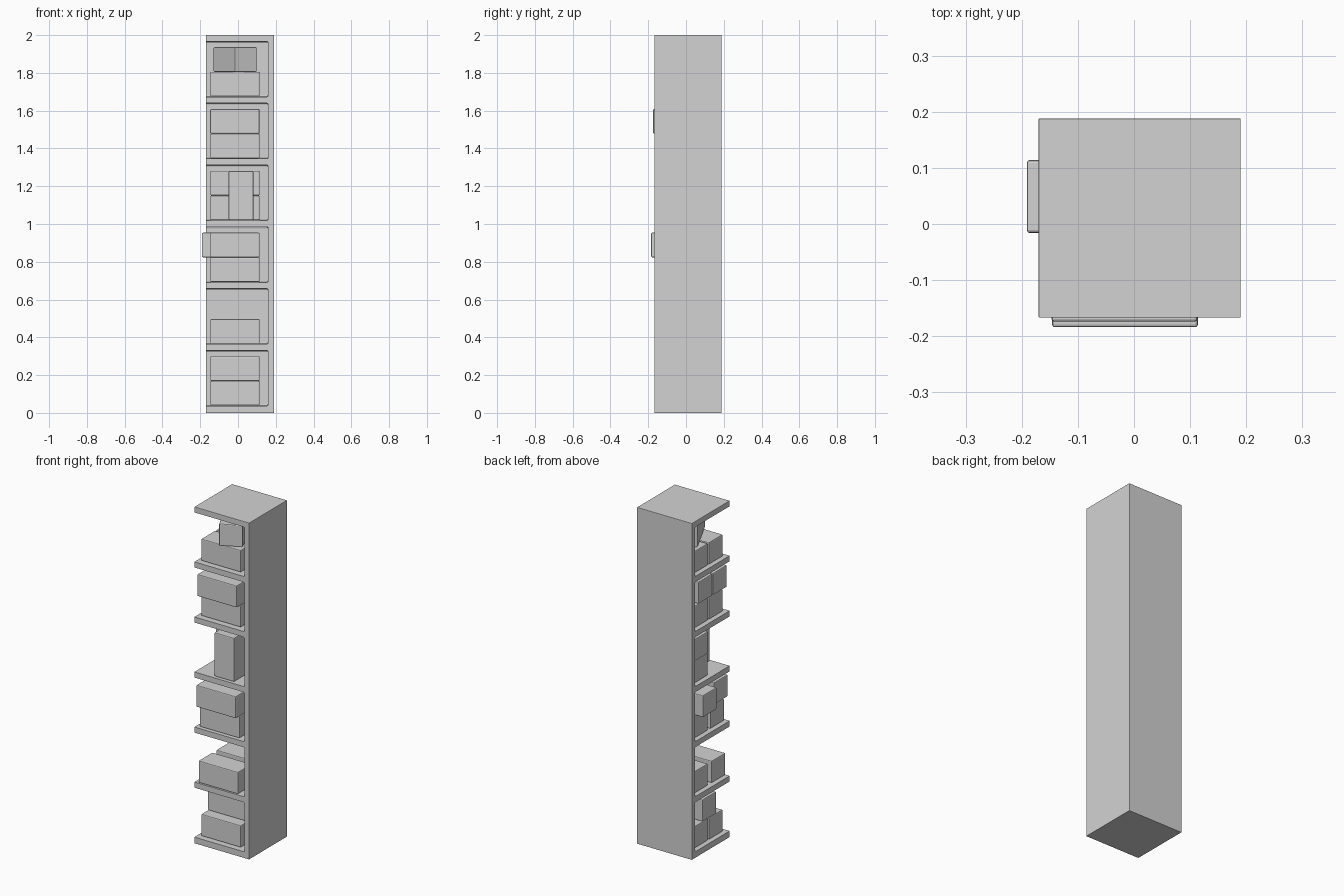
import bpy, bmesh, math
from mathutils import Matrix, Vector

if "Cube" in bpy.data.objects:
    bpy.data.objects.remove(bpy.data.objects["Cube"])

grey = bpy.data.materials.new("light_grey")
grey.diffuse_color = (0.65, 0.65, 0.65, 1)
grey.use_nodes = True
grey.node_tree.nodes["Principled BSDF"].inputs["Base Color"].default_value = grey.diffuse_color


def add_block(bm, lo, hi, bevel=0.0):
    """Axis-aligned block between two corners, with optional small edge bevel."""
    lo, hi = Vector(lo), Vector(hi)
    part = bmesh.new()
    bmesh.ops.create_cube(part, size=1)
    size = hi - lo
    bmesh.ops.scale(part, vec=size, verts=part.verts)
    if bevel:
        bmesh.ops.bevel(part, geom=part.edges[:], offset=bevel, segments=2,
                        profile=0.5, affect='EDGES')
    bmesh.ops.translate(part, vec=(lo + hi) / 2, verts=part.verts)
    tmp = bpy.data.meshes.new("tmp")
    part.to_mesh(tmp)
    part.free()
    bm.from_mesh(tmp)
    bpy.data.meshes.remove(tmp)


def finish(bm, name):
    me = bpy.data.meshes.new(name)
    bm.to_mesh(me)
    bm.free()
    me.materials.append(grey)
    ob = bpy.data.objects.new(name, me)
    bpy.context.collection.objects.link(ob)
    return ob


# shelf levels
LEVELS = [0.037 + 0.3272 * i for i in range(6)]
GAP = 0.294

# shelf tower: solid block with six rounded bays open to front and left
bm = bmesh.new()
add_block(bm, (-0.17, -0.167, 0), (0.19, 0.188, 2), 0.0015)
tower = finish(bm, "shelf_tower")
bm = bmesh.new()
for z in LEVELS:
    add_block(bm, (-0.4, -0.4, z), (0.16, 0.158, z + GAP), 0.008)
cutter = finish(bm, "bay_cutter")
cutter.hide_render = True
mod = tower.modifiers.new("bays", 'BOOLEAN')
mod.operation = 'DIFFERENCE'
mod.solver = 'EXACT'
mod.object = cutter
bpy.context.view_layer.objects.active = tower
bpy.ops.object.modifier_apply(modifier=mod.name)
bpy.data.objects.remove(cutter)

# storage boxes: level, layer, left x, front y
L, D, H = 0.26, 0.13, 0.13
X = -0.146
BOXES = [
    (0, 0, X, -0.137), (0, 0, X, 0.004), (0, 1, X, -0.076),
    (1, 0, X, -0.163), (1, 0, X, 0.004),
    (2, 0, X, -0.150), (2, 0, X, 0.004), (2, 1, X, -0.184), (2, 1, -0.191, -0.016),
    (3, 0, X, 0.004), (3, 1, X, 0.000),
    (4, 0, X, -0.137), (4, 0, X, 0.004), (4, 1, -0.147, -0.174), (4, 1, X, -0.038),
    (5, 0, X, -0.137), (5, 0, X, 0.004),
]


def storage_box(name, size, centre, angle=0.0):
    bm = bmesh.new()
    half = Vector(size) / 2
    add_block(bm, -half, half, 0.005)
    ob = finish(bm, name)
    ob.matrix_world = Matrix.Translation(centre) @ Matrix.Rotation(angle, 4, 'Z')
    return ob


for i, (level, layer, x, y) in enumerate(BOXES):
    z = LEVELS[level] + 0.002 + layer * (H + 0.0005)
    storage_box(f"storage_box_{i + 1}", (L, D, H), (x + L / 2, y + D / 2, z + H / 2))

# box standing on end
storage_box("upright_box", (D, D, L), (0.016, -0.088, LEVELS[3] + 0.002 + L / 2))
# box turned askew on the top level
storage_box("turned_box", (D, L, H), (-0.015, -0.01, LEVELS[5] + 0.003 + 1.5 * H),
            math.radians(26))
